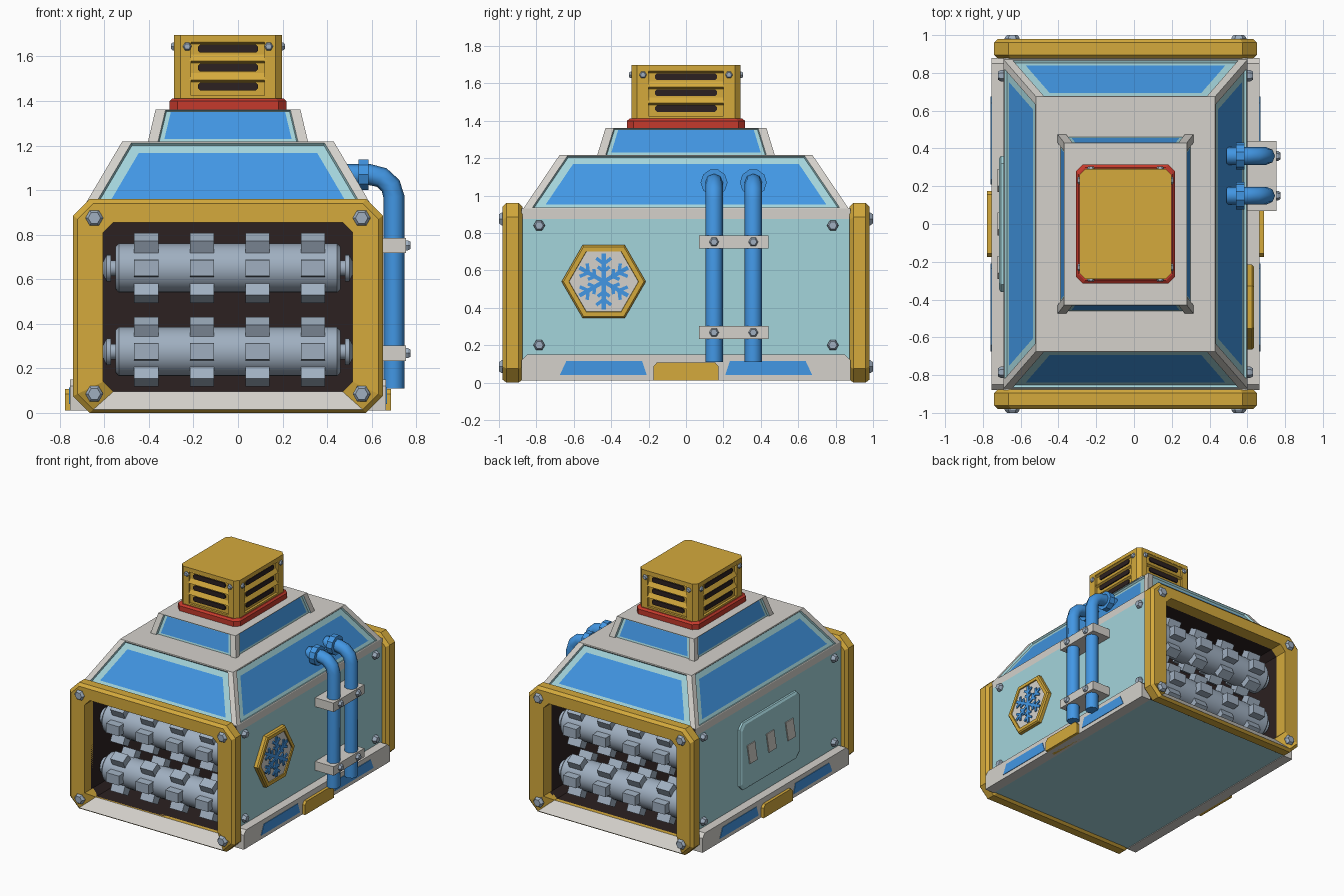
import bpy, bmesh, math
from mathutils import Vector

if "Cube" in bpy.data.objects:
    bpy.data.objects.remove(bpy.data.objects["Cube"])

CX = -0.045  # machine axis, the pipes make it lopsided
COLOURS = {
    "yellow": (0.66, 0.40, 0.045), "white": (0.66, 0.64, 0.60),
    "blue": (0.055, 0.31, 0.78), "teal": (0.37, 0.66, 0.71),
    "steel": (0.35, 0.43, 0.53), "dark": (0.025, 0.015, 0.015),
    "red": (0.56, 0.042, 0.025),
}
MATS = {}
for name, rgb in COLOURS.items():
    m = bpy.data.materials.new(name + "_paint")
    m.use_nodes = True
    m.diffuse_color = (*rgb, 1)
    m.node_tree.nodes["Principled BSDF"].inputs["Base Color"].default_value = (*rgb, 1)
    MATS[name] = m


class Part:
    """Collects lofted shapes in one mesh object."""
    def __init__(self, name):
        self.name, self.bm, self.mats = name, bmesh.new(), []

    def slot(self, mat):
        if mat not in self.mats:
            self.mats.append(mat)
        return self.mats.index(mat)

    def face(self, verts, mat):
        self.bm.faces.new(verts).material_index = self.slot(mat)

    def loft(self, rings, mat, start=True, end=True, cyclic=False, bands={}, end_mat=None):
        rows = [[self.bm.verts.new((p[0] + CX, p[1], p[2])) for p in r] for r in rings]
        n = len(rows[0])
        for i in range(len(rows) if cyclic else len(rows) - 1):
            a, b = rows[i], rows[(i + 1) % len(rows)]
            for j in range(n):
                k = (j + 1) % n
                self.face((a[j], a[k], b[k], b[j]), bands.get((i, j), bands.get(i, mat)))
        if start and not cyclic:
            self.face(rows[0][::-1], mat)
        if end and not cyclic:
            self.face(rows[-1], end_mat or mat)
        return self

    def prism(self, axis, pts, a0, a1, mat):
        return self.loft([place(axis, pts, a) for a in (a0, a1)], mat)

    def box(self, x0, x1, y0, y1, z0, z1, mat):
        return self.prism("z", rect(x0, x1, y0, y1), z0, z1, mat)

    def done(self, smooth=False, bevel=0):
        bmesh.ops.recalc_face_normals(self.bm, faces=self.bm.faces)
        me = bpy.data.meshes.new(self.name)
        self.bm.to_mesh(me)
        self.bm.free()
        for m in self.mats:
            me.materials.append(MATS[m])
        if smooth:
            me.shade_smooth()
            me.set_sharp_from_angle(angle=math.radians(35))
        ob = bpy.data.objects.new(self.name, me)
        bpy.context.scene.collection.objects.link(ob)
        if bevel:
            mod = ob.modifiers.new("Bevel", "BEVEL")
            mod.width, mod.segments = bevel, 1
        return ob


def place(axis, pts, a):
    order = {"x": lambda u, v: (a, u, v), "y": lambda u, v: (u, a, v), "z": lambda u, v: (u, v, a)}
    return [order[axis](u, v) for u, v in pts]


def rect(u0, u1, v0, v1):
    return [(u0, v0), (u1, v0), (u1, v1), (u0, v1)]


def octagon(h, v0, v1, c):
    return [(-h + c, v0), (h - c, v0), (h, v0 + c), (h, v1 - c),
            (h - c, v1), (-h + c, v1), (-h, v1 - c), (-h, v0 + c)]


def ngon(u, v, r, n, turn=0.0):
    return [(u + r * math.cos(turn + math.tau * i / n), v + r * math.sin(turn + math.tau * i / n))
            for i in range(n)]


def bolt(part, axis, u, v, r, a0, a1):
    mid = a0 + (a1 - a0) * 0.5
    part.loft([place(axis, ngon(u, v, r, 6), a0), place(axis, ngon(u, v, r, 6), mid),
               place(axis, ngon(u, v, r * 0.7, 6), a1)], "steel")


# Housing walls, open at both ends
body = Part("housing")
wall = [(-0.645, 0.015), (0.645, 0.015), (0.645, 0.875), (0.645, 0.93), (-0.645, 0.93), (-0.645, 0.875)]
body.loft([place("y", wall, y) for y in (-0.88, 0.88)], "teal", False, False,
          bands={(0, 2): "white", (0, 3): "white", (0, 4): "white"}).done()


# Stepped roof with sunken panels
def roof_tier(name, bottom, top, z0, z1, v0, v1):
    part = Part(name)
    lo = [Vector((x, y, z0)) for x, y in rect(-bottom[0], bottom[0], -bottom[1], bottom[1])]
    hi = [Vector((x, y, z1)) for x, y in rect(-top[0], top[0], -top[1], top[1])]
    for i in range(4):
        k = (i + 1) % 4
        side = (lo[k] - lo[i]).normalized()
        out = side.cross(hi[i] - lo[i]).normalized()
        out -= side * out.dot(side)

        def quad(margin, a, b, depth):
            edge = lambda t: (lo[i].lerp(hi[i], t) + side * margin, lo[k].lerp(hi[k], t) - side * margin)
            (p, q), (s, r) = edge(a), edge(b)
            return [c - out * depth for c in (p, q, r, s)]

        part.loft([quad(0, 0, 1, 0), quad(0.045, 0.02, 0.98, 0), quad(0.05, 0.03, 0.97, 0.014),
                   quad(0.1 if z1 < 1.3 else 0.07, v0, v1, 0.014)], "white", start=False,
                  bands={1: "teal", 2: "teal"}, end_mat="blue")
    part.face([part.bm.verts.new((c.x + CX, c.y, c.z)) for c in hi], "white")
    part.done()


roof_tier("lower_roof", (0.645, 0.87), (0.475, 0.675), 0.93, 1.218, 0.1, 0.85)
roof_tier("upper_roof", (0.36, 0.475), (0.325, 0.43), 1.215, 1.362, 0.13, 0.95)

# Vent stack: collar, core, lid, corner posts, louvers and slots
Part("vent_collar").loft([[(x, y, z) for x, y in octagon(hx, -hy, hy, 0.035)] for hx, hy, z in
                          ((0.262, 0.315, 1.36), (0.262, 0.315, 1.4), (0.25, 0.3, 1.412))], "red").done()
stack = Part("vent_stack")
stack.prism("z", octagon(0.225, -0.275, 0.275, 0.03), 1.41, 1.69, "yellow")
for z0, z1 in ((1.41, 1.425), (1.67, 1.697)):
    stack.prism("z", octagon(0.243, -0.292, 0.292, 0.03), z0, z1, "yellow")
for sx in (-1, 1):
    for sy in (-1, 1):
        post = [(0.165, 0.2), (0.243, 0.2), (0.243, 0.262), (0.213, 0.292), (0.165, 0.292)]
        stack.prism("z", [(sx * x, sy * y) for x, y in post], 1.415, 1.68, "yellow")
slots, vent_bolts = Part("vent_slots"), Part("vent_bolts")
for s in (-1, 1):
    for z in (1.465, 1.55, 1.635):
        for axis, h, w, slot in (("x", 0.225, 0.21, 0.165), ("y", 0.275, 0.175, 0.135)):
            wedge = [(s * h, z + 0.02), (s * (h + 0.018), z + 0.03), (s * h, z + 0.06)]
            if axis == "x":
                stack.prism("y", wedge, -w, w, "yellow")
            else:
                stack.prism("x", wedge, -w, w, "yellow")
            slots.prism(axis, octagon(slot, z - 0.018, z + 0.018, 0.01), s * h, s * (h + 0.008), "dark")
    for t in (-1, 1):
        bolt(vent_bolts, "y", t * 0.183, 1.645, 0.02, s * 0.288, s * 0.305)
        bolt(vent_bolts, "x", t * 0.23, 1.645, 0.02, s * 0.24, s * 0.255)
stack.done()
slots.done()
vent_bolts.done()

# Both ends: frame, dark chamber and two toothed rollers
for s, label in ((-1, "front"), (1, "back")):
    outer = octagon(0.695, 0, 0.96, 0.075)
    inset = octagon(0.675, 0.015, 0.94, 0.07)
    hole = octagon(0.56, 0.095, 0.855, 0.045)
    ramp = place("y", hole, s * 0.98)
    ramp[:2] = [(x, s * 0.91, z) for x, y, z in ramp[:2]]
    Part(label + "_frame").loft([place("y", hole, s * 0.88), ramp, place("y", inset, s * 0.98),
                                 place("y", outer, s * 0.96), place("y", outer, s * 0.895),
                                 place("y", inset, s * 0.875)], "yellow", cyclic=True,
                                bands={(1, 0): "white"}).done()
    Part(label + "_chamber").loft([place("y", hole, s * 0.9), place("y", hole, s * 0.5)],
                                  "dark", start=False).done()
    bolts = Part(label + "_frame_bolts")
    for x in (-0.6, 0.6):
        for z in (0.085, 0.875):
            bolt(bolts, "y", x, z, 0.04, s * 0.97, s * 1.0)
    bolts.done()
    for zc, level in ((0.275, "lower"), (0.65, "upper")):
        yc = s * 0.76
        barrel = Part(f"{label}_{level}_roller")
        profile = [(0.56, 0.03), (0.545, 0.06), (0.525, 0.06), (0.525, 0.035), (0.505, 0.035),
                   (0.505, 0.095), (0.49, 0.11)]
        profile = [(-x, r) for x, r in profile] + profile[::-1]
        barrel.loft([place("x", ngon(yc, zc, r, 24), x) for x, r in profile], "steel").done(smooth=True)
        teeth = Part(f"{label}_{level}_roller_teeth")
        for i in range(4):
            xc = -0.367 + 0.2495 * i
            for k in range(6):
                c, n = math.cos(k * math.tau / 6), math.sin(k * math.tau / 6)
                pts = [(yc + s * (r * c - t * n), zc + r * n + t * c)
                       for r, t in ((0.09, -0.04), (0.16, -0.036), (0.16, 0.036), (0.09, 0.04))]
                teeth.prism("x", pts, xc - 0.054, xc + 0.054, "steel")
        teeth.done()

# Both sides: skirt with blue inlays, yellow tab, wall bolts
for s, label in ((-1, "right"), (1, "left")):
    skirt = Part(label + "_skirt")
    skirt.loft([place("x", octagon(0.88, 0.005, 0.15, 0.035)[2:0:-1] and
                      [(-0.88, 0.01), (0.88, 0.01), (0.88, 0.12), (0.85, 0.15), (-0.85, 0.15), (-0.88, 0.12)],
                      s * x) for x in (0.63, 0.71)], "white").done()
    inlay = Part(label + "_skirt_inlays")
    for t in (-1, 1):
        inlay.prism("x", [(t * y, z) for y, z in ((0.21, 0.04), (0.675, 0.04), (0.64, 0.115), (0.235, 0.115))],
                    s * 0.708, s * 0.714, "blue")
    inlay.done()
    tab = [(-0.175, 0.01), (0.175, 0.01), (0.175, 0.085), (0.155, 0.108), (-0.155, 0.108), (-0.175, 0.085)]
    Part(label + "_skirt_tab").prism("x", tab, s * 0.65, s * 0.732, "yellow").done()
    bolts = Part(label + "_wall_bolts")
    for y in (-0.785, 0.785):
        for z in (0.2, 0.84):
            bolt(bolts, "x", y, z, 0.031, s * 0.64, s * 0.675)
    bolts.done()

# Hexagonal badge with a snowflake
by, bz = -0.44, 0.54
badge = Part("badge")
badge.loft([place("x", ngon(by, bz, r, 6), x) for r, x in
            ((0.225, 0.64), (0.225, 0.67), (0.215, 0.68), (0.187, 0.68), (0.185, 0.672))],
           "yellow", end_mat="white").done()
flake = Part("badge_snowflake")


def bar(p, angle, length, w):
    d, n = Vector((math.cos(angle), math.sin(angle))), Vector((-math.sin(angle), math.cos(angle))) * w
    q = p + d * length
    flake.prism("x", [p - n, q - n, q + n, p + n], 0.671, 0.68, "blue")


for k in range(6):
    a = math.pi / 2 + k * math.tau / 6
    centre, d = Vector((by, bz)), Vector((math.cos(a), math.sin(a)))
    bar(centre, a, 0.15, 0.011)
    for r, length in ((0.055, 0.04), (0.095, 0.05)):
        for turn in (-1, 1):
            bar(centre + d * r, a + turn * math.pi / 3.4, length, 0.009)
flake.done()

# Coolant pipes, flanges and clamps
flanges = Part("pipe_flanges")
for i, y in enumerate((0.15, 0.36)):
    path = [(0.70, 0.11), (0.70, 0.97)]
    path += [(0.59 + 0.11 * math.cos(t), 0.97 + 0.1 * math.sin(t)) for t in (math.pi / 6, math.pi / 3, math.pi / 2)]
    path.append((0.49, 1.07))
    cu = bpy.data.curves.new(f"coolant_pipe_{i + 1}", "CURVE")
    cu.dimensions, cu.bevel_depth, cu.bevel_resolution, cu.use_fill_caps = "3D", 0.047, 2, True
    sp = cu.splines.new("POLY")
    sp.points.add(len(path) - 1)
    for pt, (x, z) in zip(sp.points, path):
        pt.co = (x, y, z, 1)
    cu.materials.append(MATS["blue"])
    bpy.context.scene.collection.objects.link(bpy.data.objects.new(cu.name, cu))
    flanges.prism("x", ngon(y, 1.07, 0.072, 10), 0.585, 0.63, "blue")
flanges.done()
clamp_bolts = Part("clamp_bolts")
for z, label in ((0.268, "lower"), (0.752, "upper")):
    Part(label + "_pipe_clamp").box(0.64, 0.8, 0.07, 0.44, z - 0.034, z + 0.034, "white").done()
    for y in (0.15, 0.36):
        bolt(clamp_bolts, "x", y, z, 0.026, 0.795, 0.82)
clamp_bolts.done()

# Access hatch with three slanted grips
Part("hatch").loft([place("x", octagon(h, 0.515 - v, 0.515 + v, 0.04), -x) for h, v, x in
                    ((0.36, 0.255, 0.64), (0.36, 0.255, 0.66), (0.345, 0.24, 0.67))], "teal").done()
grips = Part("hatch_grips")
for y in (-0.23, 0, 0.23):
    grips.prism("x", [(y + 0.06, 0.59), (y - 0.03, 0.59), (y - 0.06, 0.44), (y + 0.03, 0.44)], -0.665, -0.677, "white")
grips.done()
